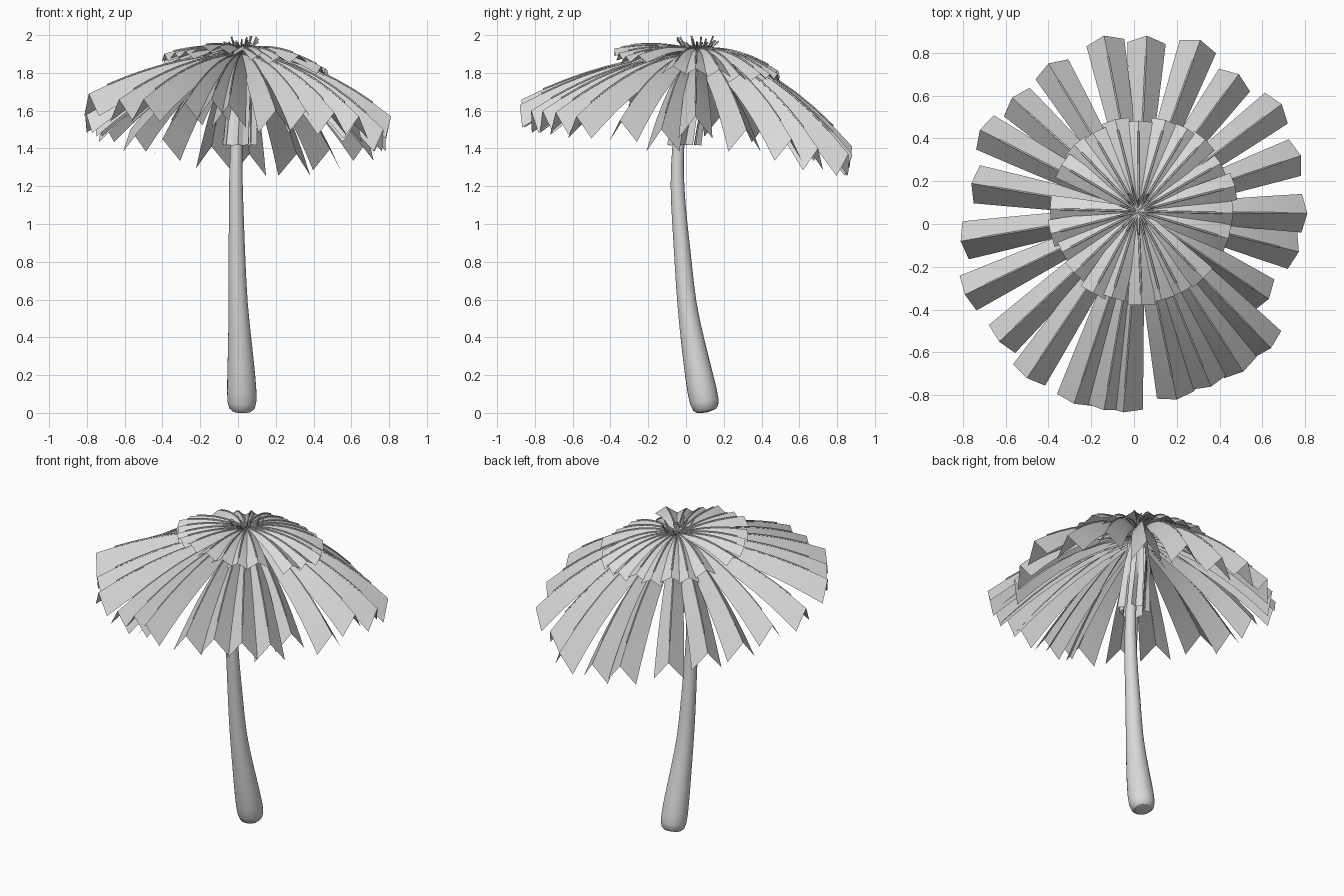
import bpy, bmesh, math, random
from mathutils import Vector

random.seed(4)
if "Cube" in bpy.data.objects:
    bpy.data.objects.remove(bpy.data.objects["Cube"])

grey = bpy.data.materials.new("plain grey")
grey.use_nodes = True
grey.diffuse_color = (0.7, 0.7, 0.7, 1)
grey.node_tree.nodes["Principled BSDF"].inputs["Base Color"].default_value = (0.7, 0.7, 0.7, 1)

CROWN = Vector((0.02, 0.06, 1.9))
UP = Vector((0, 0, 1))


def finish(bm, name, angle):
    mesh = bpy.data.meshes.new(name)
    bm.to_mesh(mesh)
    bm.free()
    mesh.materials.append(grey)
    obj = bpy.data.objects.new(name, mesh)
    bpy.context.collection.objects.link(obj)
    bpy.ops.object.select_all(action='DESELECT')
    obj.select_set(True)
    bpy.context.view_layer.objects.active = obj
    bpy.ops.object.shade_smooth_by_angle(angle=math.radians(angle))
    return obj


def tangent(path, i):
    return (path[min(i + 1, len(path) - 1)] - path[max(i - 1, 0)]).normalized()


def tube(bm, path, radii, sides, ref):
    """Sweep a ring of vertices along a path and cap both ends."""
    rings = []
    for i, (p, r) in enumerate(zip(path, radii)):
        t = tangent(path, i)
        u = ref.cross(t).normalized()
        v = t.cross(u)
        rings.append([bm.verts.new(p + r * (u * math.cos(a) + v * math.sin(a)))
                      for a in (2 * math.pi * k / sides for k in range(sides))])
    for a, b in zip(rings, rings[1:]):
        for k in range(sides):
            n = (k + 1) % sides
            bm.faces.new((a[k], a[n], b[n], b[k]))
    bm.faces.new(rings[0][::-1])
    bm.faces.new(rings[-1])


def blade(bm, path, side, half, drop, lean):
    """Roof-folded leaf that widens from the crown to a cut tip."""
    rows = []
    for i, p in enumerate(path):
        w = 0.25 + 0.75 * (i / (len(path) - 1)) ** 0.8
        square = side.cross(tangent(path, i))
        if square.dot(UP) > 0:
            square = -square
        down = (-UP).lerp(square, lean).normalized()
        rows.append([bm.verts.new(p + side * half * w * s + down * drop * w * abs(s))
                     for s in (-1, 0, 1)])
    for a, b in zip(rows, rows[1:]):
        for k in (0, 1):
            bm.faces.new((a[k], b[k], b[k + 1], a[k + 1]))


def arc(start, tip, power, bulge, steps=9):
    """Path leaving the crown level and drooping towards the tip."""
    pts = []
    for i in range(steps):
        t = i / (steps - 1)
        p = start.lerp(tip, t)
        p.z = start.z + (tip.z - start.z) * t ** power + bulge * math.sin(math.pi * t)
        pts.append(p)
    return pts


# Trunk: swept and leaning, with slight swellings
spine = [(0.02, 0.11, 0, 0.06), (0.022, 0.1, 0.045, 0.084), (0.018, 0.072, 0.18, 0.078),
         (0.01, 0.035, 0.38, 0.064), (0, 0.002, 0.58, 0.051), (-0.006, -0.015, 0.8, 0.047),
         (-0.008, -0.033, 1.0, 0.041), (-0.012, -0.048, 1.2, 0.038), (-0.01, -0.045, 1.4, 0.032),
         (-0.003, -0.02, 1.6, 0.031), (0.01, 0.02, 1.78, 0.032), (0.02, 0.06, 1.9, 0.03)]
bm = bmesh.new()
tube(bm, [Vector(s[:3]) for s in spine], [s[3] for s in spine], 14, Vector((0, 1, 0)))
trunk = finish(bm, "trunk", 60)
sub = trunk.modifiers.new("Smooth", 'SUBSURF')
sub.levels = sub.render_levels = 1

# Long outer fronds, given by their tips
tips = [(-.14, .88, 1.41), (.06, .88, 1.37), (.31, .86, 1.37), (.49, .7, 1.4),
        (.69, .56, 1.45), (.78, .32, 1.5), (.81, .05, 1.57), (.77, -.13, 1.5),
        (.63, -.35, 1.55), (.64, -.58, 1.57), (.51, -.69, 1.59), (.36, -.76, 1.6),
        (.2, -.82, 1.6), (-.05, -.88, 1.63), (-.14, -.87, 1.66), (-.28, -.84, 1.64),
        (-.5, -.72, 1.66), (-.63, -.55, 1.66), (-.79, -.33, 1.69), (-.81, -.08, 1.6),
        (-.76, .19, 1.58), (-.72, .44, 1.55), (-.57, .59, 1.5), (-.4, .75, 1.45)]
blades, stems = bmesh.new(), bmesh.new()
for tip in map(Vector, tips):
    d = tip - CROWN
    d.z = 0
    d.normalize()
    path = arc(CROWN + d * 0.02, tip, 1.85, 0)
    blade(blades, path, UP.cross(d), 0.09, 0.12, 0.35)
    tube(stems, [p + UP * 0.002 for p in path[:-1]], [0.005] * 8, 5, UP.cross(d))
finish(blades, "outer_fronds", 30)
finish(stems, "outer_stems", 60)

# Short inner fronds, with stem ends curling up past the crown
blades, stems = bmesh.new(), bmesh.new()
count = 24
for k in range(count):
    if k in (11, 22):
        continue
    a = 2 * math.pi * (k + random.uniform(-0.15, 0.15)) / count
    d = Vector((math.cos(a), math.sin(a), 0))
    tip = CROWN + d * (random.uniform(0.42, 0.45) + 0.02 * d.x)
    tip.z = 1.87 - 0.14 * tip.y - 0.08 * tip.x + random.uniform(-0.015, 0.015)
    start = CROWN + d * 0.02 + UP * 0.025
    path = arc(start, tip, 1.6, 0.02)
    blade(blades, path, UP.cross(d), 0.065, 0.04, 0.35)
    back = random.uniform(0.05, 0.14)
    curl = [start - d * back + UP * random.uniform(0.03, 0.07),
            start - d * back * 0.8 + UP * 0.02]
    tube(stems, curl + [p + UP * 0.002 for p in path[:-1]], [0.005] * 10, 5, UP.cross(d))
finish(blades, "inner_fronds", 30)
finish(stems, "inner_stems", 60)

# Old fronds hanging close round the trunk
blades = bmesh.new()
for k in range(7):
    a = 2 * math.pi * (k + 0.3) / 7
    d = Vector((math.cos(a), math.sin(a), 0))
    foot = Vector((-0.005, -0.025, 1.42)) + d * 0.075
    path = [CROWN - UP * 0.03, CROWN + d * 0.06 - UP * 0.06]
    path += [path[1].lerp(foot, t) for t in (0.35, 0.7, 1)]
    blade(blades, path, UP.cross(d), 0.036, 0.025, 1)
finish(blades, "hanging_fronds", 30)
